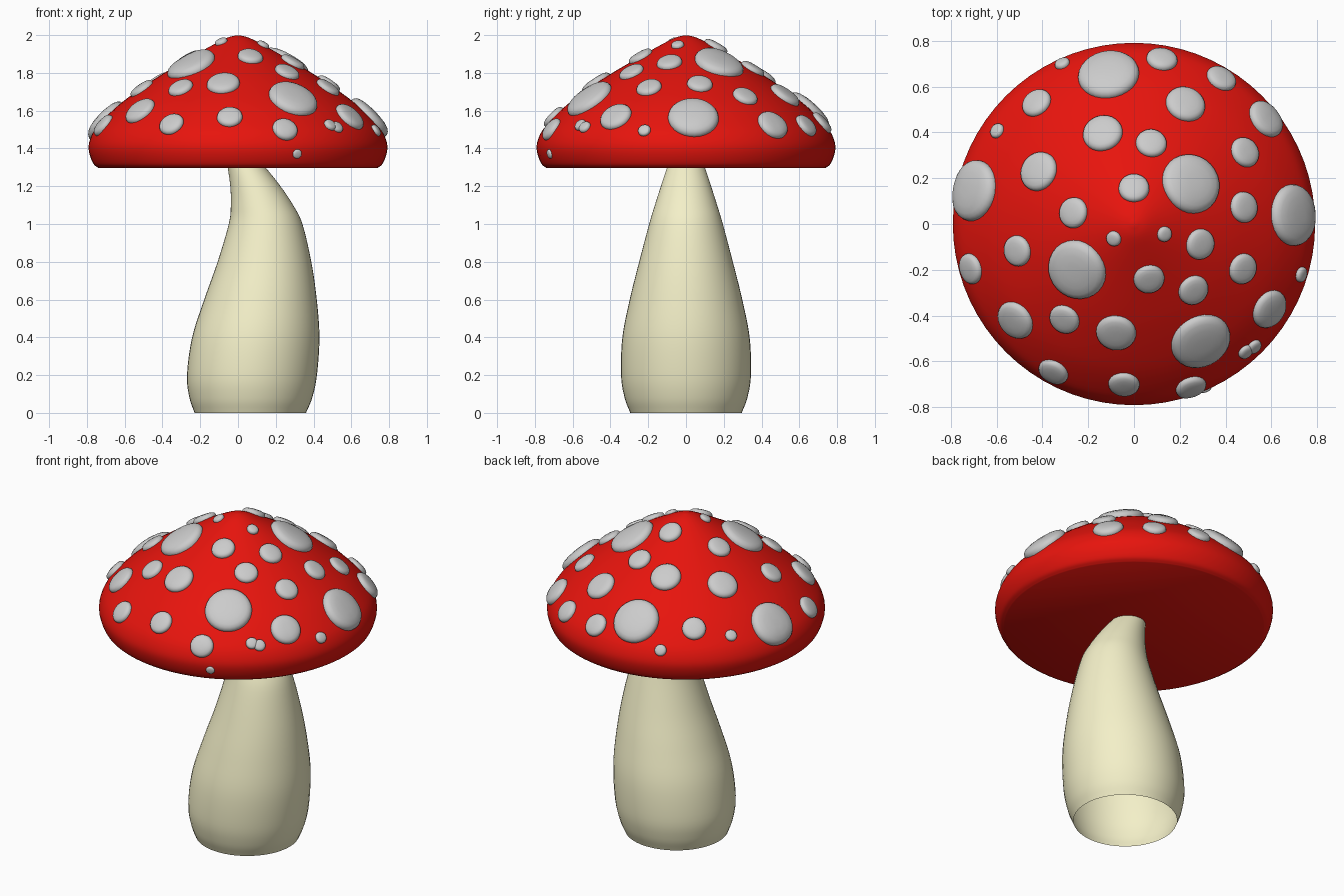
import bpy, bmesh
from math import sin, cos, tau, radians
from mathutils import Vector
from mathutils.bvhtree import BVHTree

if "Cube" in bpy.data.objects:
    bpy.data.objects.remove(bpy.data.objects["Cube"])


def material(name, rgb):
    m = bpy.data.materials.new(name)
    m.diffuse_color = (*rgb, 1)
    m.use_nodes = True
    m.node_tree.nodes["Principled BSDF"].inputs["Base Color"].default_value = m.diffuse_color
    return m


def smooth_rows(rows, steps=5):
    """Catmull-Rom curve through the given rows."""
    p = [Vector(r) for r in rows]
    p = [2 * p[0] - p[1]] + p + [2 * p[-1] - p[-2]]
    out = []
    for a, b, c, d in zip(p, p[1:], p[2:], p[3:]):
        for i in range(steps):
            t = i / steps
            out.append(0.5 * (2 * b + (c - a) * t + (2 * a - 5 * b + 4 * c - d) * t * t
                              + (3 * b - a - 3 * c + d) * t ** 3))
    return out + [p[-2]]


def bridge(bm, rings):
    for lo, hi in zip(rings, rings[1:]):
        n = len(lo)
        for i in range(n):
            bm.faces.new((lo[i], lo[(i + 1) % n], hi[(i + 1) % n], hi[i]))


def loft(bm, rows, n):
    """Round rings from rows of (centre x, radius, z), bottom to top."""
    rings = [[bm.verts.new((cx + r * cos(tau * i / n), r * sin(tau * i / n), z))
              for i in range(n)] for cx, r, z in rows]
    bridge(bm, rings)
    return rings


def finish(bm, name, mat=None, angle=50):
    me = bpy.data.meshes.new(name)
    bm.to_mesh(me)
    bm.free()
    ob = bpy.data.objects.new(name, me)
    bpy.context.collection.objects.link(ob)
    if mat:
        me.materials.append(mat)
    bpy.ops.object.select_all(action='DESELECT')
    ob.select_set(True)
    bpy.context.view_layer.objects.active = ob
    bpy.ops.object.shade_smooth_by_angle(angle=radians(angle))
    return ob


# Stem: bulbous, leaning, open at the bottom
bm = bmesh.new()
loft(bm, smooth_rows([
    (0.065, 0.295, 0.0), (0.068, 0.325, 0.08), (0.074, 0.344, 0.2), (0.094, 0.337, 0.4),
    (0.119, 0.298, 0.6), (0.14, 0.248, 0.8), (0.146, 0.195, 1.0), (0.127, 0.165, 1.1),
    (0.092, 0.133, 1.2), (0.045, 0.1, 1.3), (0.02, 0.085, 1.34)]), 48)
finish(bm, "stem", material("cream", (0.9, 0.87, 0.58)))

# Cap: domed revolve with a flat underside
bm = bmesh.new()
rings = loft(bm, smooth_rows([
    (0, 0.738, 1.296), (0, 0.765, 1.318), (0, 0.786, 1.37), (0, 0.79, 1.42), (0, 0.772, 1.475),
    (0, 0.737, 1.525), (0, 0.665, 1.6), (0, 0.59, 1.663), (0, 0.48, 1.742), (0, 0.385, 1.803),
    (0, 0.24, 1.888), (0, 0.13, 1.95), (0, 0.06, 1.985), (0, 0.01, 1.999)]), 72)
bm.faces.new(rings[0][::-1])
bm.faces.new(rings[-1])
bm.normal_update()
cap_tree = BVHTree.FromBMesh(bm)
finish(bm, "cap", material("red", (0.8, 0.007, 0.004)), 40)


# Spots: rounded pads that follow the cap surface
def add_spot(bm, centre, normal, radius, height, n=28):
    u = normal.orthogonal().normalized()
    v = normal.cross(u)
    rings = []
    for t, lift in ((1.0, -0.25), (1.0, 0.15), (0.97, 0.42), (0.9, 0.66),
                    (0.78, 0.83), (0.55, 0.95), (0.25, 1.0)):
        ring = []
        for i in range(n):
            a = tau * i / n
            flat = centre + (u * cos(a) + v * sin(a)) * radius * t
            p, nrm, _, _ = cap_tree.find_nearest(flat)
            # blend local and central normals so the pad stays even
            ring.append(bm.verts.new(p + (nrm + normal).normalized() * height * lift))
        rings.append(ring)
    bridge(bm, rings)
    bm.faces.new(rings[-1])


spots = {
    0.135: [(-.115, .67), (-.72, .15), (.255, .18), (.715, .04), (-.255, -.205), (.3, -.525)],
    0.088: [(.59, .47), (.23, .535), (-.14, .405), (-.425, .235), (-.53, -.43),
            (-.08, -.485), (.605, -.38)],
    0.068: [(.125, .735), (.39, .65), (.495, .32), (.077, .36), (-.435, .54), (-.27, .05),
            (0, .16), (.49, .075), (.295, -.09), (-.52, -.12), (-.73, -.2), (-.31, -.425),
            (-.36, -.66), (-.045, -.715), (.255, -.73), (.067, -.245), (.265, -.295),
            (.485, -.2)],
    0.034: [(-.61, .415), (-.32, .715), (.135, -.045), (-.09, -.065), (.745, -.225),
            (.497, -.57), (.536, -.547)],
}
bm = bmesh.new()
for radius, places in spots.items():
    height = 0.013 + 0.2 * radius
    for x, y in places:
        p, nrm, _, _ = cap_tree.ray_cast(Vector((x * .977, y * .977, 3)), Vector((0, 0, -1)))
        add_spot(bm, p, nrm, radius, height)
# small spot low on the rim
p, nrm, _, _ = cap_tree.find_nearest(Vector((.315, -.725, 1.37)))
add_spot(bm, p, nrm, 0.025, 0.012)
finish(bm, "spots", None, 60)
